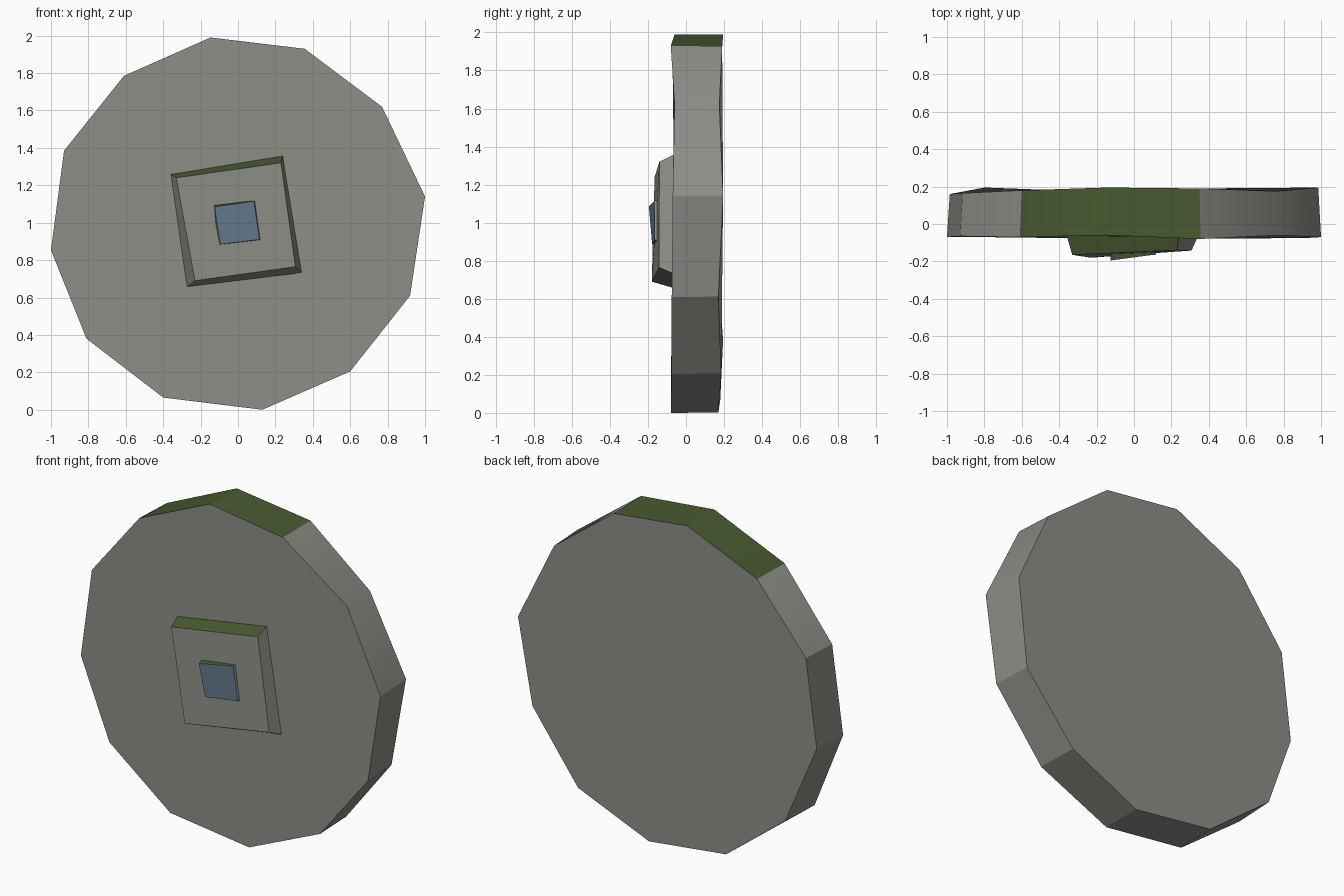
import bpy, math

if "Cube" in bpy.data.objects:
    bpy.data.objects.remove(bpy.data.objects["Cube"])


def material(name, rgb):
    m = bpy.data.materials.new(name)
    m.diffuse_color = (*rgb, 1)
    m.use_nodes = True
    m.node_tree.nodes["Principled BSDF"].inputs["Base Color"].default_value = m.diffuse_color
    return m


STONE = material("stone grey", (0.27, 0.27, 0.245))
GREEN = material("moss green", (0.065, 0.105, 0.03))
BLUE = material("dull blue", (0.13, 0.20, 0.28))


def slab(name, front, back, front_mat=STONE):
    """Slab from two matching clockwise rings; up-facing rim sides are green."""
    n = len(front)
    faces = [list(range(n)), list(range(2 * n - 1, n - 1, -1))]
    faces += [[i, n + i, n + (i + 1) % n, (i + 1) % n] for i in range(n)]
    faces = [f[::-1] for f in faces]
    mesh = bpy.data.meshes.new(name)
    mesh.from_pydata(front + back, [], faces)
    for m in (STONE, GREEN, front_mat):
        mesh.materials.append(m)
    mesh.update()
    for i, p in enumerate(mesh.polygons):
        p.material_index = 2 if i == 0 else int(p.normal.z > 0.85)
    obj = bpy.data.objects.new(name, mesh)
    bpy.context.collection.objects.link(obj)
    bpy.context.view_layer.objects.active = obj
    obj.select_set(True)
    bpy.ops.object.shade_smooth_by_angle(angle=math.radians(28))
    obj.select_set(False)
    return obj


# Twelve-sided disc: x, z, front y, back y, clockwise seen from the front
rim = [(-0.147, 1.99, -0.06, 0.195), (0.356, 1.93, -0.08, 0.19),
       (0.77, 1.62, -0.06, 0.175), (1.0, 1.14, -0.07, 0.195),
       (0.92, 0.61, -0.075, 0.17), (0.60, 0.205, -0.075, 0.185),
       (0.13, 0.0, -0.08, 0.17), (-0.40, 0.065, -0.075, 0.18),
       (-0.81, 0.38, -0.07, 0.195), (-1.0, 0.853, -0.07, 0.16),
       (-0.93, 1.385, -0.065, 0.165), (-0.61, 1.785, -0.07, 0.18)]
slab("disc", [(x, f, z) for x, z, f, b in rim],
     [(x * 0.985, b, 1 + (z - 1) * 0.998) for x, z, f, b in rim])

# Square boss in the middle, tapering forward
slab("boss",
     [(-0.33, -0.165, 1.24), (0.23, -0.14, 1.32),
      (0.307, -0.142, 0.765), (-0.23, -0.18, 0.69)],
     [(-0.36, -0.06, 1.26), (0.24, -0.06, 1.36),
      (0.345, -0.06, 0.73), (-0.275, -0.06, 0.655)])

# Small tilted peg with a blue face
slab("peg",
     [(-0.125, -0.195, 1.085), (0.085, -0.167, 1.115),
      (0.115, -0.165, 0.91), (-0.095, -0.178, 0.885)],
     [(-0.13, -0.13, 1.10), (0.095, -0.13, 1.12),
      (0.125, -0.13, 0.905), (-0.11, -0.13, 0.88)], BLUE)
